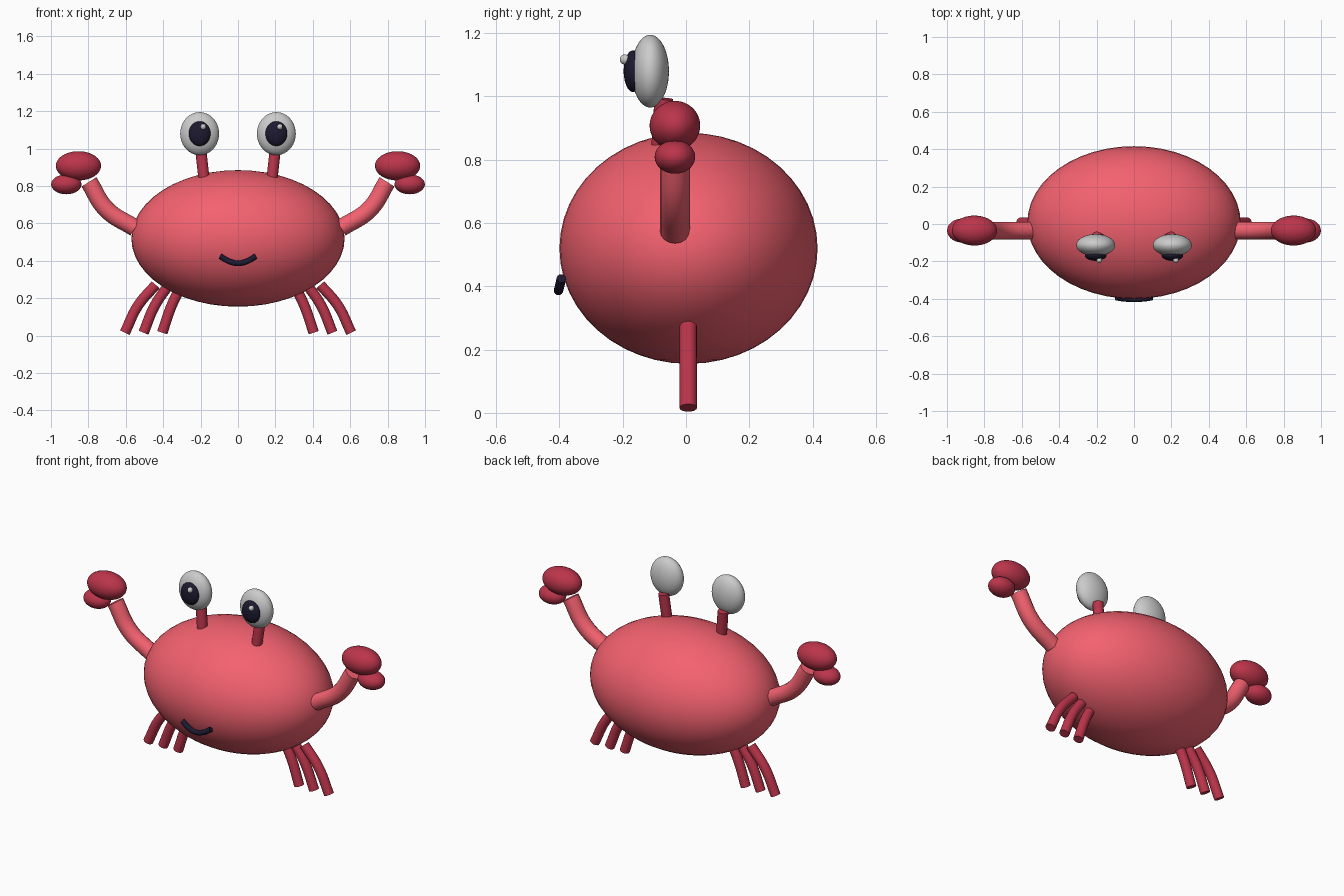
import bpy
from mathutils import Vector

if "Cube" in bpy.data.objects:
    bpy.data.objects.remove(bpy.data.objects["Cube"])


def material(name, rgb):
    m = bpy.data.materials.new(name)
    m.diffuse_color = (*rgb, 1)
    m.use_nodes = True
    m.node_tree.nodes["Principled BSDF"].inputs["Base Color"].default_value = m.diffuse_color
    return m


SHELL = material("shell_red", (0.90, 0.12, 0.16))
LIMB = material("limb_red", (0.50, 0.035, 0.07))
INK = material("ink", (0.012, 0.01, 0.03))


def ellipsoid(name, center, radii, mat=None):
    bpy.ops.mesh.primitive_uv_sphere_add(segments=48, ring_count=24, location=center)
    ob = bpy.context.object
    ob.name = name
    ob.scale = radii
    bpy.ops.object.transform_apply(location=False, rotation=False, scale=True)
    bpy.ops.object.shade_smooth()
    if mat:
        ob.data.materials.append(mat)
    return ob


def tube(name, points, radius, mat):
    # round tube with flat ends following a smooth path
    cu = bpy.data.curves.new(name, 'CURVE')
    cu.dimensions = '3D'
    cu.bevel_depth = radius
    cu.bevel_resolution = 6
    cu.resolution_u = 10
    cu.use_fill_caps = True
    sp = cu.splines.new('BEZIER')
    sp.bezier_points.add(len(points) - 1)
    for bp, p in zip(sp.bezier_points, points):
        bp.co = Vector(p)
        bp.handle_left_type = bp.handle_right_type = 'AUTO'
    cu.materials.append(mat)
    ob = bpy.data.objects.new(name, cu)
    bpy.context.collection.objects.link(ob)
    bpy.ops.object.select_all(action='DESELECT')
    ob.select_set(True)
    bpy.context.view_layer.objects.active = ob
    bpy.ops.object.convert(target='MESH')
    bpy.ops.object.shade_smooth_by_angle()
    return bpy.context.object


# body and mouth
ellipsoid("body", (0, 0.008, 0.52), (0.57, 0.408, 0.365), SHELL)
tube("mouth", [(-0.095, -0.394, 0.425), (-0.05, -0.40, 0.398), (0, -0.403, 0.387),
               (0.05, -0.40, 0.398), (0.095, -0.394, 0.425)], 0.015, INK)

for side, s in (("left", -1), ("right", 1)):
    # eyes on stalks; both highlights sit on the same side of the pupil
    tube(f"{side}_eye_stalk", [(s * 0.182, -0.08, 0.84), (s * 0.199, -0.07, 0.993)], 0.03, LIMB)
    ellipsoid(f"{side}_eye", (s * 0.205, -0.113, 1.08), (0.104, 0.059, 0.115))
    ellipsoid(f"{side}_pupil", (s * 0.205, -0.167, 1.08), (0.058, 0.03, 0.066), INK)
    ellipsoid(f"{side}_eye_highlight", (s * 0.205 + 0.019, -0.193, 1.117), (0.015, 0.016, 0.016))

    # arm and two-part claw
    tube(f"{side}_arm", [(s * 0.55, -0.035, 0.575), (s * 0.703, -0.035, 0.675),
                         (s * 0.797, -0.035, 0.822)], 0.047, SHELL)
    ellipsoid(f"{side}_upper_claw", (s * 0.853, -0.035, 0.908), (0.121, 0.08, 0.078), LIMB)
    ellipsoid(f"{side}_lower_claw", (s * 0.918, -0.035, 0.809), (0.081, 0.064, 0.053), LIMB)

    # three curved legs
    for i in range(3):
        tube(f"{side}_leg_{i + 1}", [(s * (0.44 - 0.07 * i), 0.007, 0.272),
                                     (s * (0.535 - 0.09 * i), 0.007, 0.16),
                                     (s * (0.605 - 0.10 * i), 0.007, 0.016)], 0.028, LIMB)
